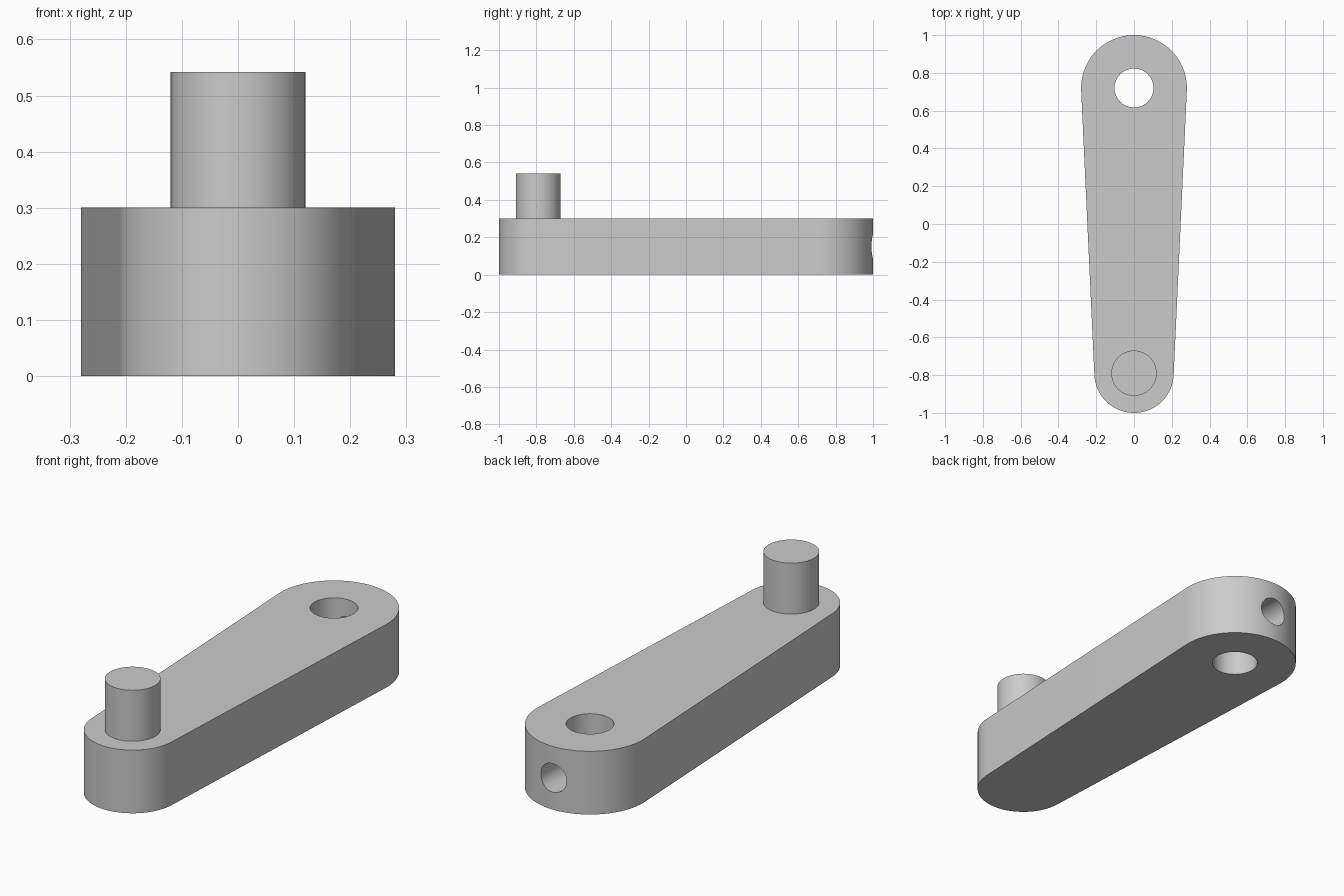
import bpy
import bmesh
from math import sin, cos, asin, pi
from mathutils import Vector, Matrix

cube = bpy.data.objects.get("Cube")
if cube:
    bpy.data.objects.remove(cube, do_unlink=True)

THICK = 0.30
BIG_Y, BIG_R = 0.72, 0.28
SMALL_Y, SMALL_R = -0.79, 0.21

grey = bpy.data.materials.new("plain grey")
grey.use_nodes = True
colour = (0.6, 0.6, 0.6, 1)
grey.diffuse_color = colour
grey.node_tree.nodes["Principled BSDF"].inputs["Base Color"].default_value = colour


def make_object(name, bm):
    bmesh.ops.recalc_face_normals(bm, faces=bm.faces)
    mesh = bpy.data.meshes.new(name)
    bm.to_mesh(mesh)
    bm.free()
    obj = bpy.data.objects.new(name, mesh)
    mesh.materials.append(grey)
    bpy.context.collection.objects.link(obj)
    return obj


def activate(obj):
    bpy.ops.object.select_all(action='DESELECT')
    obj.select_set(True)
    bpy.context.view_layer.objects.active = obj


def cylinder(name, radius, start, end, sides=64):
    start, end = Vector(start), Vector(end)
    axis = end - start
    turn = axis.to_track_quat('Z', 'Y').to_matrix().to_4x4()
    bm = bmesh.new()
    bmesh.ops.create_cone(bm, cap_ends=True, segments=sides, radius1=radius,
                          radius2=radius, depth=axis.length,
                          matrix=Matrix.Translation((start + end) / 2) @ turn)
    return make_object(name, bm)


def arc(y, radius, a0, a1, steps=48):
    angles = [a0 + (a1 - a0) * i / steps for i in range(steps + 1)]
    return [(radius * cos(a), y + radius * sin(a), 0) for a in angles]


# Tapered arm: two round ends joined by their common tangents
tilt = -asin((BIG_R - SMALL_R) / (BIG_Y - SMALL_Y))
outline = (arc(BIG_Y, BIG_R, tilt, pi - tilt)
           + arc(SMALL_Y, SMALL_R, pi - tilt, 2 * pi + tilt))
bm = bmesh.new()
base = bm.faces.new([bm.verts.new(p) for p in outline])
top = bmesh.ops.extrude_face_region(bm, geom=[base], use_keep_orig=True)["geom"]
bmesh.ops.translate(bm, vec=(0, 0, THICK),
                    verts=[v for v in top if isinstance(v, bmesh.types.BMVert)])
arm = make_object("crank_arm", bm)

# Shaft bore, and a screw hole from the back end into the bore
bore = cylinder("bore_cutter", 0.103, (0, BIG_Y, -0.1), (0, BIG_Y, THICK + 0.1))
screw = cylinder("screw_hole_cutter", 0.068, (0, BIG_Y, THICK / 2),
                 (0, 1.1, THICK / 2), 48)
for cutter in (bore, screw):
    cutter.hide_render = True
    cut = arm.modifiers.new("cut", 'BOOLEAN')
    cut.operation = 'DIFFERENCE'
    cut.solver = 'EXACT'
    cut.object = cutter
    activate(arm)
    bpy.ops.object.modifier_apply(modifier=cut.name)
    bpy.data.objects.remove(cutter, do_unlink=True)

# Handle pin standing on the narrow end
pin = cylinder("handle_pin", 0.12, (0, SMALL_Y, THICK - 0.02), (0, SMALL_Y, 0.542))

for part in (arm, pin):
    activate(part)
    bpy.ops.object.shade_smooth_by_angle(angle=pi / 6)
